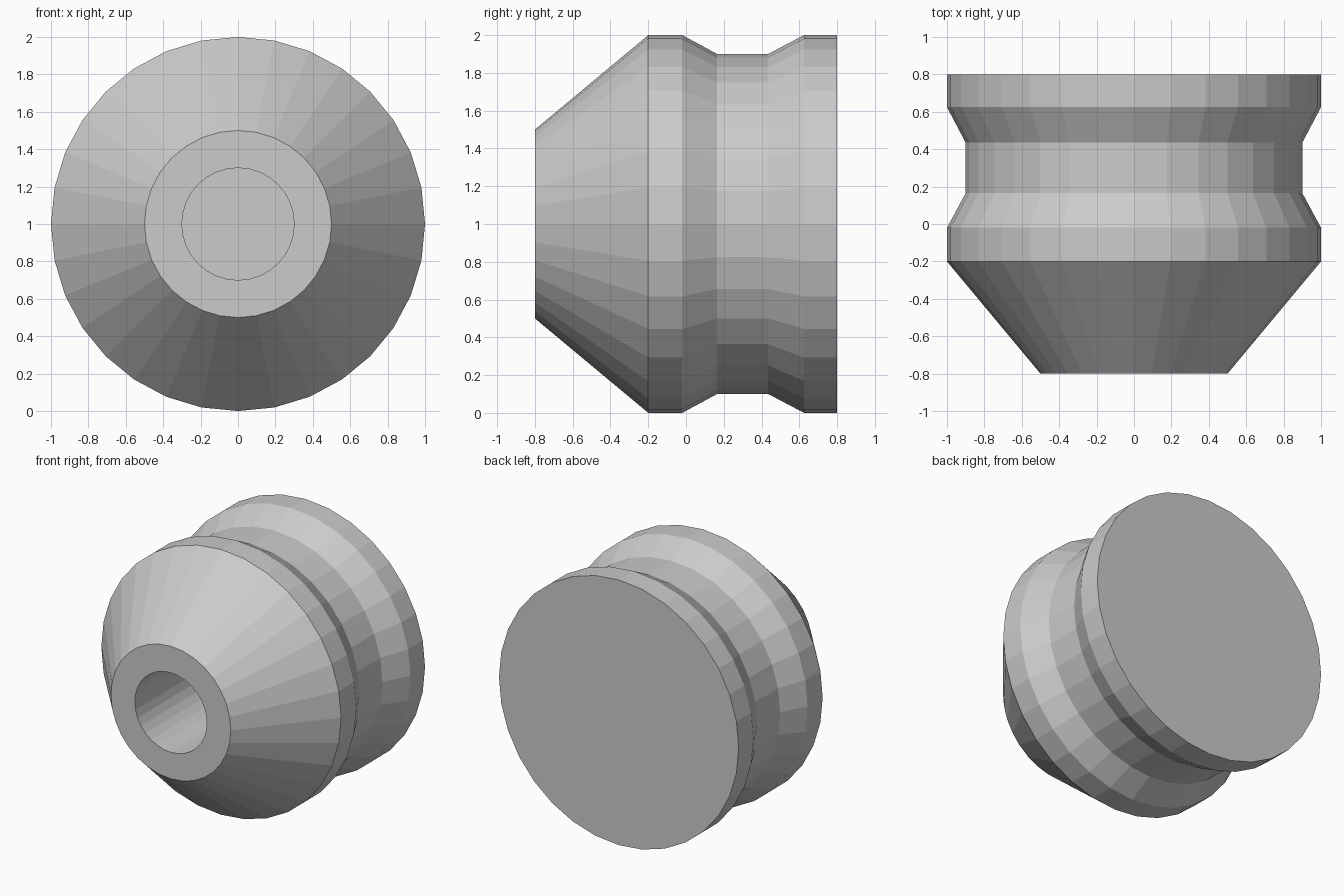
import bpy, bmesh, math

if "Cube" in bpy.data.objects:
    bpy.data.objects.remove(bpy.data.objects["Cube"])

SIDES = 32
CENTRE_Z = 1.0


def lathe(name, profile):
    """Revolve (y, radius) points about the y axis and cap both ends."""
    bm = bmesh.new()
    rings = []
    for y, r in profile:
        ring = []
        for i in range(SIDES):
            a = 2 * math.pi * i / SIDES
            ring.append(bm.verts.new((r * math.cos(a), y, CENTRE_Z + r * math.sin(a))))
        rings.append(ring)
    for a, b in zip(rings, rings[1:]):
        for i in range(SIDES):
            j = (i + 1) % SIDES
            bm.faces.new((a[i], a[j], b[j], b[i]))
    bm.faces.new(rings[0])
    bm.faces.new(rings[-1])
    bmesh.ops.recalc_face_normals(bm, faces=bm.faces)
    mesh = bpy.data.meshes.new(name)
    bm.to_mesh(mesh)
    bm.free()
    obj = bpy.data.objects.new(name, mesh)
    bpy.context.collection.objects.link(obj)
    return obj


# One solid: blind bore, front rim, tapered nose, grooved barrel, flat back
lathe("grooved_nozzle", [
    (0.0, 0.3), (-0.8, 0.3),
    (-0.8, 0.5), (-0.2, 1.0),
    (-0.02, 1.0), (0.165, 0.9), (0.435, 0.9), (0.625, 1.0),
    (0.8, 1.0),
])
